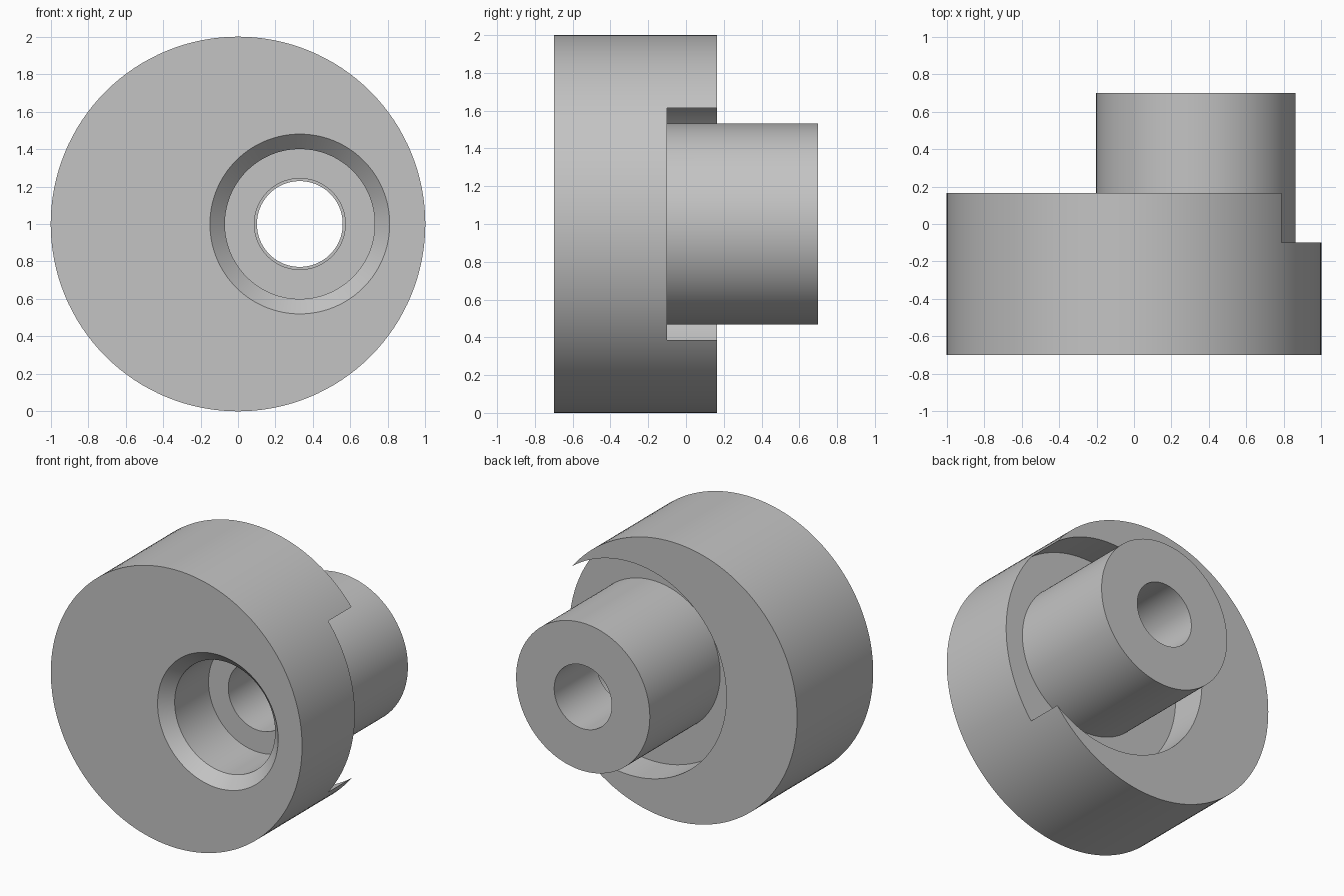
import bpy, bmesh, math

cube = bpy.data.objects.get("Cube")
if cube:
    bpy.data.objects.remove(cube, do_unlink=True)

grey = bpy.data.materials.new("plain grey")
grey.use_nodes = True
colour = (0.55, 0.55, 0.55, 1)
grey.diffuse_color = colour
grey.node_tree.nodes["Principled BSDF"].inputs["Base Color"].default_value = colour

SEGMENTS = 128
OFFSET = 0.33  # sideways shift of the eccentric axis


def turned(name, profile, x=0.0):
    """Solid of revolution about a y-directed axis; profile holds (y, radius)."""
    bm = bmesh.new()
    rings = []
    for y, r in profile:
        angles = [2 * math.pi * i / SEGMENTS for i in range(SEGMENTS)]
        rings.append([bm.verts.new((x + r * math.cos(a), y, 1 + r * math.sin(a)))
                      for a in angles])
    for a, b in zip(rings, rings[1:]):
        for i in range(SEGMENTS):
            j = (i + 1) % SEGMENTS
            bm.faces.new((a[i], a[j], b[j], b[i]))
    bm.faces.new(rings[0])
    bm.faces.new(rings[-1])
    bmesh.ops.recalc_face_normals(bm, faces=bm.faces)
    mesh = bpy.data.meshes.new(name)
    bm.to_mesh(mesh)
    bm.free()
    mesh.materials.append(grey)
    obj = bpy.data.objects.new(name, mesh)
    bpy.context.collection.objects.link(obj)
    return obj


def combine(body, tool, operation):
    """Apply a boolean and discard the tool."""
    tool.hide_render = True
    mod = body.modifiers.new(tool.name, 'BOOLEAN')
    mod.operation = operation
    mod.solver = 'EXACT'
    mod.object = tool
    bpy.context.view_layer.objects.active = body
    bpy.ops.object.modifier_apply(modifier=mod.name)
    bpy.data.objects.remove(tool, do_unlink=True)


# Round disc with an off-centre recess that breaks through its rim
body = turned("eccentric_disc", [(-0.70, 1.0), (0.165, 1.0)])
recess = turned("recess_cutter", [(-0.10, 0.767), (0.4, 0.767)], OFFSET)
combine(body, recess, 'DIFFERENCE')

# Hub standing in the recess
hub = turned("hub", [(-0.4, 0.532), (0.70, 0.532)], OFFSET)
combine(body, hub, 'UNION')

# Chamfered counterbore and stepped through hole
bore = turned("bore_cutter", [(-0.75, 0.53), (-0.62, 0.40), (-0.235, 0.40),
                              (-0.235, 0.243), (0.22, 0.243), (0.22, 0.229),
                              (0.8, 0.229)], OFFSET)
combine(body, bore, 'DIFFERENCE')

# Smooth round walls, crisp edges
bpy.ops.object.select_all(action='DESELECT')
body.select_set(True)
bpy.context.view_layer.objects.active = body
bpy.ops.object.shade_smooth_by_angle(angle=math.radians(30))
